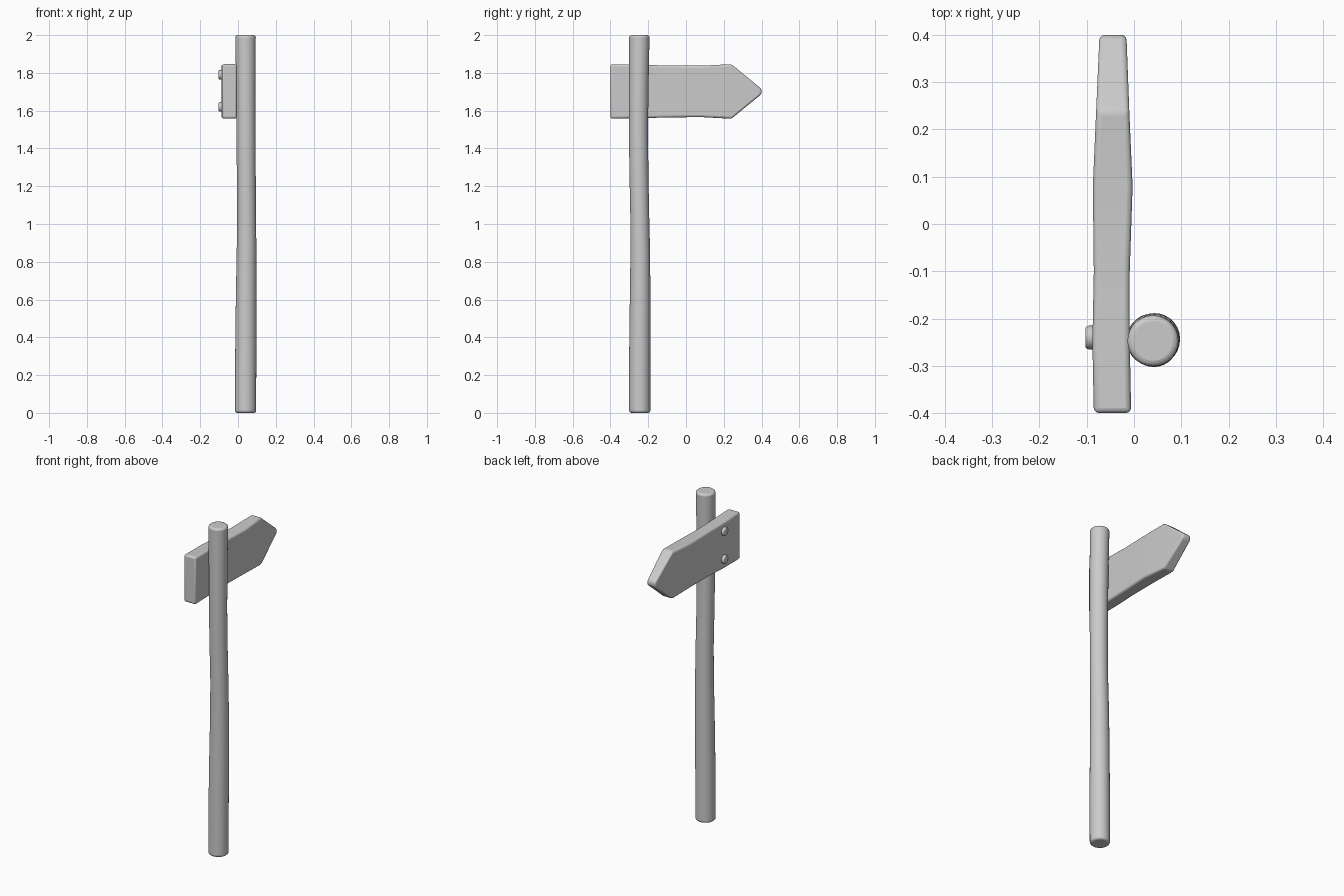
import bpy, bmesh, math

if "Cube" in bpy.data.objects:
    bpy.data.objects.remove(bpy.data.objects["Cube"])


def loft(name, rings, bevel, segments=3):
    """Skin a stack of equal-length point rings, cap the ends, soften the edges."""
    bm = bmesh.new()
    rows = [[bm.verts.new(p) for p in ring] for ring in rings]
    n = len(rows[0])
    for a, b in zip(rows, rows[1:]):
        for i in range(n):
            j = (i + 1) % n
            bm.faces.new((a[i], a[j], b[j], b[i]))
    bm.faces.new(rows[0][::-1])
    bm.faces.new(rows[-1])
    bmesh.ops.recalc_face_normals(bm, faces=bm.faces)
    mesh = bpy.data.meshes.new(name)
    bm.to_mesh(mesh)
    bm.free()
    ob = bpy.data.objects.new(name, mesh)
    bpy.context.collection.objects.link(ob)
    mod = ob.modifiers.new("soft_edges", 'BEVEL')
    mod.width = bevel
    mod.segments = segments
    mod.limit_method = 'ANGLE'
    mod.angle_limit = math.radians(35)
    bpy.ops.object.select_all(action='DESELECT')
    ob.select_set(True)
    bpy.context.view_layer.objects.active = ob
    bpy.ops.object.shade_smooth_by_angle(angle=math.radians(40))
    return ob


def circle(r, place, sides=28):
    angles = [2 * math.pi * i / sides for i in range(sides)]
    return [place(r * math.cos(a), r * math.sin(a)) for a in angles]


# Gently crooked post: z, centre x, centre y, radius
post = [(0, .040, -.245, .056), (.3, .041, -.245, .056), (.6, .043, -.243, .0545),
        (.85, .045, -.242, .052), (1.05, .046, -.245, .050), (1.25, .044, -.249, .050),
        (1.5, .042, -.252, .0505), (1.75, .0415, -.250, .052), (2, .040, -.247, .054)]
loft("post", [circle(r, lambda u, v: (x + u, y + v, z)) for z, x, y, r in post], .012)

# Arrow board: y, low z, high z, back x, front x
board = [(-.40, 1.558, 1.846, -.085, -.006), (-.25, 1.560, 1.843, -.088, -.009),
         (-.10, 1.564, 1.839, -.085, -.009), (.08, 1.566, 1.838, -.087, -.003),
         (.24, 1.557, 1.846, -.080, -.010), (.40, 1.688, 1.715, -.073, -.016)]
loft("arrow_board", [[(x0, y, z0), (x1, y, z0), (x1, y, z1), (x0, y, z1)]
                     for y, z0, z1, x0, x1 in board], .011)

# Round nail heads on the far face of the board
for i, z in enumerate((1.62, 1.79)):
    rings = [circle(.025, lambda u, v: (x, -.24 + u, z + v), 16) for x in (-.08, -.103)]
    loft(f"nail_{i + 1}", rings, .007)
